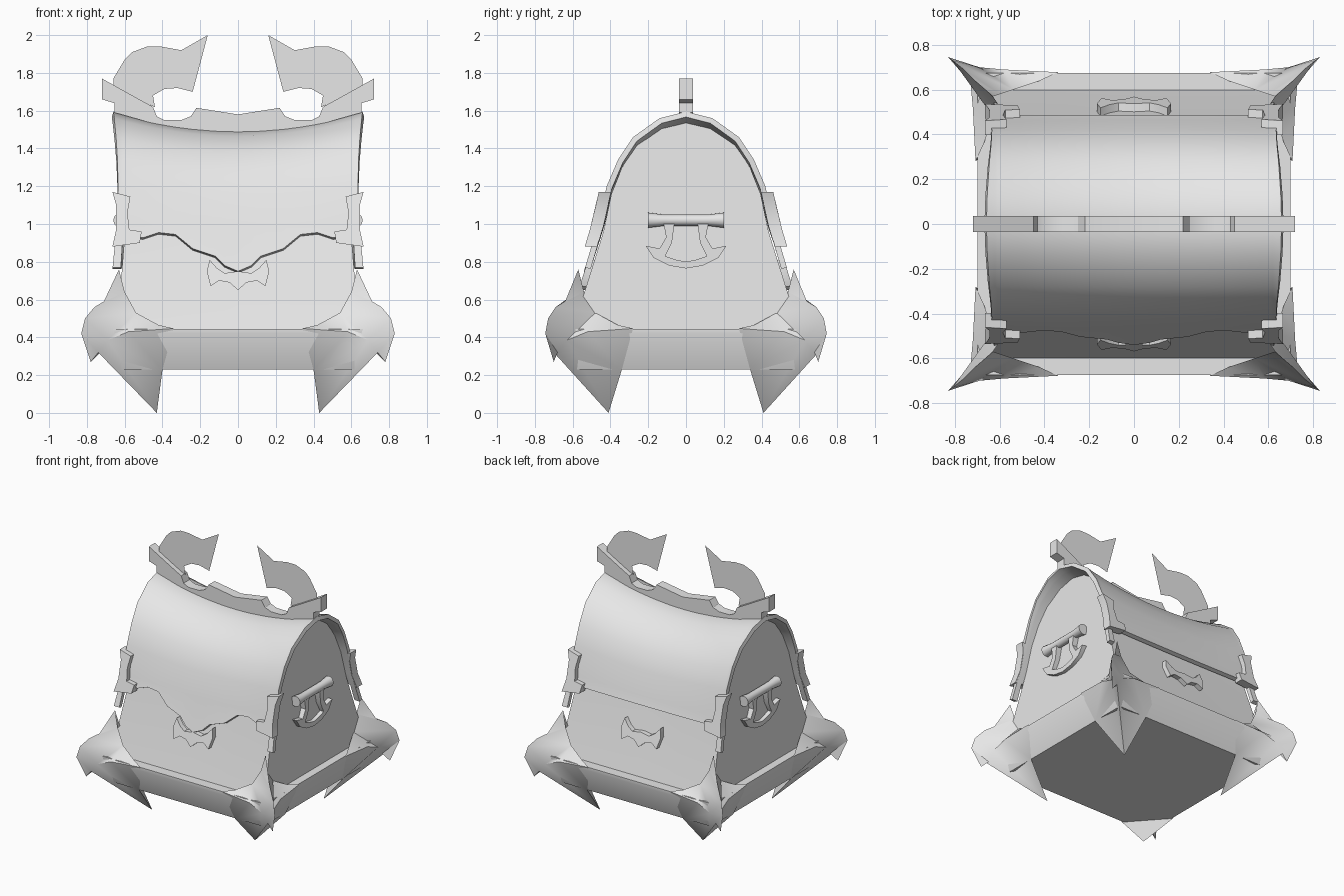
import bpy, bmesh, math

cube = bpy.data.objects.get("Cube")
if cube:
    bpy.data.objects.remove(cube, do_unlink=True)

grey = bpy.data.materials.new("plain_grey")
grey.use_nodes = True
grey.diffuse_color = (0.8, 0.8, 0.8, 1)
grey.node_tree.nodes["Principled BSDF"].inputs["Base Color"].default_value = (0.8, 0.8, 0.8, 1)


def finish(ob, angle):
    ob.data.shade_smooth()
    ob.data.set_sharp_from_angle(angle=math.radians(angle))


def build(name, verts, faces, angle=30, recalc=True):
    mesh = bpy.data.meshes.new(name)
    mesh.from_pydata(verts, [], faces)
    if recalc:
        bm = bmesh.new()
        bm.from_mesh(mesh)
        bmesh.ops.recalc_face_normals(bm, faces=bm.faces)
        bm.to_mesh(mesh)
        bm.free()
    mesh.materials.append(grey)
    ob = bpy.data.objects.new(name, mesh)
    bpy.context.collection.objects.link(ob)
    finish(ob, angle)
    return ob


def prism(name, outline, near, far):
    """Extrude a 2D outline; near and far turn an outline point into 3D."""
    n = len(outline)
    verts = [near(*p) for p in outline] + [far(*p) for p in outline]
    faces = [tuple(range(n)), tuple(range(2 * n - 1, n - 1, -1))]
    faces += [(i, (i + 1) % n, (i + 1) % n + n, i + n) for i in range(n)]
    return build(name, verts, faces)


def grid(rows):
    """Vertices and outward faces of a sheet made from equal rows."""
    m = len(rows[0])
    faces = [(i * m + j, i * m + j + 1, (i + 1) * m + j + 1, (i + 1) * m + j)
             for i in range(len(rows) - 1) for j in range(m - 1)]
    return [p for r in rows for p in r], faces


def mirrored(half):
    """Complete a symmetric outline whose ends lie on the centre line."""
    return half + [(-a, b) for a, b in reversed(half) if a > 0]


def lerp_table(table, v):
    for (a, fa), (b, fb) in zip(table, table[1:]):
        if a <= v <= b:
            return fa + (fb - fa) * (v - a) / (b - a)
    return table[0][1] if v < table[0][0] else table[-1][1]


# Arch shape shared by lid and body, as (y, z)
ARCH = [(0, 1.595), (.14, 1.56), (.28, 1.46), (.36, 1.34), (.42, 1.2), (.465, 1.0), (.54, .75)]


def lid_y(z):
    return lerp_table([(c, y) for y, c in reversed(ARCH)], z)


def body_y(z):
    return lerp_table([(.44, .6), (.96, .437)], z)


def sag(t, z):
    return z - .1 * (1 - t * t) * max(0, (z - .9) / .7)


# Base slab with undercut sides
levels = [(.64, .6, .445), (.7, .675, .445), (.7, .675, .42), (.63, .6, .23)]
verts = [(sx * x, sy * y, z) for x, y, z in levels
         for sx, sy in ((-1, -1), (1, -1), (1, 1), (-1, 1))]
faces = [(4 * k + i, 4 * k + (i + 1) % 4, 4 * k + 4 + (i + 1) % 4, 4 * k + 4 + i)
         for k in range(3) for i in range(4)]
build("base", verts, faces + [(0, 1, 2, 3), (12, 13, 14, 15)])

# Body with tapering arched ends
half = [(y * .94, z - .04) for y, z in ARCH[:-1]] + [(.6, .44)]
section = half[::-1] + [(-y, z) for y, z in half[1:]]
rows = [[(t * (.64 - .08 * (z - .44)), y, sag(t, z)) for y, z in section]
        for t in (-1, -.5, 0, .5, 1)]
verts, faces = grid(rows)
m = len(section)
build("body", verts, faces + [tuple(range(m)), tuple(range(4 * m, 5 * m))], 40)

# Lid with a scalloped front edge and longer end rims
EDGE = [(0, .75), (.07, .78), (.12, .83), (.24, .87), (.33, .95), (.42, .96),
        (.5, .93), (.61, .93), (.62, .77), (.66, .77)]
stations = [(-x, z) for x, z in reversed(EDGE[1:])] + EDGE
rows = []
for x, front_z in stations:
    back_z = .77 if abs(x) > .615 else .93
    back = [(lid_y(back_z), back_z)] + ARCH[5:0:-1]
    front = [(-y, z) for y, z in ARCH[:6]] + [(-lid_y(front_z), front_z)]
    row = []
    for y, z in back + front:
        px = x
        if abs(x) > .65:
            px = math.copysign(.635 + .025 * ((z - 1.2) / .4) ** 2, x)
        row.append((px, y, sag(x / .66, z)))
    rows.append(row)
lid = build("lid", *grid(rows), 40, recalc=False)
shell = lid.modifiers.new("thickness", "SOLIDIFY")
shell.thickness = .03
shell.offset = -1
bpy.context.view_layer.objects.active = lid
bpy.ops.object.modifier_apply(modifier=shell.name)
finish(lid, 40)

# Ridge crest
crest = mirrored([(0, 1.58), (.22, 1.615), (.25, 1.57), (.3, 1.55), (.39, 1.55), (.43, 1.57),
                  (.45, 1.62), (.55, 1.675), (.72, 1.77), (.72, 1.66), (.655, 1.64),
                  (.655, 1.59), (.3, 1.49), (0, 1.47)])
prism("ridge_crest", crest, lambda x, z: (x, -.036, z), lambda x, z: (x, .036, z))

# Flat curled horns on the crest
HORN = [(.66, 1.73), (.66, 1.77), (.6, 1.87), (.56, 1.91), (.48, 1.94), (.41, 1.94),
        (.3, 1.92), (.16, 2), (.24, 1.7), (.32, 1.72), (.39, 1.715), (.45, 1.68),
        (.44, 1.62), (.55, 1.66)]
for side, sx in (("left", 1), ("right", -1)):
    build("horn_" + side, [(sx * x, 0, z) for x, z in HORN], [tuple(range(len(HORN)))])

# Lid corner brackets and latch plates, front and back
BRACKET = [(.665, 1.17), (.57, 1.145), (.585, 1.06), (.575, .97), (.51, .96),
           (.52, .9), (.665, .88), (.645, .97), (.645, 1.1)]
LATCH = mirrored([(0, .75), (.07, .74), (.11, .765), (.15, .81), (.165, .75),
                  (.145, .67), (.1, .7), (.045, .69), (0, .65)])
for end, sy in (("front", -1), ("back", 1)):
    for side, sx in (("left", 1), ("right", -1)):
        prism(f"bracket_{end}_{side}", BRACKET,
              lambda x, z: (sx * x, sy * (lid_y(z) - .03), z),
              lambda x, z: (sx * x, sy * (lid_y(z) + .035), z))
    prism("latch_" + end, LATCH,
          lambda x, z: (x, sy * (body_y(z) - .01), z),
          lambda x, z: (x, sy * (body_y(z) + .035), z))

# Side handles: flared bar with a curved pull hanging below
PULL = mirrored([(0, .765), (.09, .78), (.17, .82), (.215, .885), (.14, .87), (.105, .93),
                 (.12, 1.01), (.06, 1.01), (.075, .9), (.11, .83), (.05, .81), (0, .8)])
for side, sx in (("left", 1), ("right", -1)):
    prism("handle_pull_" + side, PULL,
          lambda y, z: (sx * .585, y, z), lambda y, z: (sx * .64, y, z))
    n = 12
    rings = [(-.2, .04), (-.12, .03), (.12, .03), (.2, .04)]
    rows = [[(sx * .62 + r * math.cos(2 * math.pi * k / n), y,
              1.02 + r * math.sin(2 * math.pi * k / n)) for k in range(n)] for y, r in rings]
    verts = [p for r in rows for p in r]
    faces = [(i * n + k, i * n + (k + 1) % n, (i + 1) * n + (k + 1) % n, (i + 1) * n + k)
             for i in range(3) for k in range(n)]
    build("handle_bar_" + side, verts,
          faces + [tuple(range(n)), tuple(range(3 * n, 4 * n))], 40)

# Clawed corner feet: a diagonal ridge with a wing along each wall
RIDGE = [(.63, .57, .76), (.71, .64, .59), (.76, .69, .56), (.81, .73, .5),
         (.83, .745, .42), (.78, .7, .27)]
WING = {"e1": (.6, .58, .64), "e2": (.54, .6, .53), "e3": (.42, .64, .465),
        "e4": (.34, .678, .447), "g1": (.58, .69, .43), "g2": (.69, .7, .385),
        "g3": (.74, .7, .32), "b": (.4, .605, .228)}
PANELS = ["r0 r1 e1", "e1 r1 r2 e2", "e2 r2 r3 g2", "e2 g2 g1 e3", "e3 g1 e4", "r3 r4 g2",
          "r4 g3 g2", "r4 r5 g3", "e4 g1 b", "g1 g2 b", "b g2 t", "g2 g3 t"]
points = {f"r{i}": p for i, p in enumerate(RIDGE)}
points["t"] = (.43, .41, 0)
for key, (x, y, z) in WING.items():
    points[key] = (x, y, z)
    points[key + "s"] = (y + .03, x - .06, z)
names = list(points)
panels = [p.split() for p in PANELS]
panels += [[k + "s" if k in WING else k for k in p] for p in panels]
panels += [["g3", "r5", "g3s"], ["g3", "t", "g3s"], ["b", "t", "bs"]]
faces = [tuple(names.index(k) for k in p) for p in panels]
for end, sy in (("front", -1), ("back", 1)):
    for side, sx in (("left", 1), ("right", -1)):
        build(f"corner_foot_{end}_{side}",
              [(sx * x, sy * y, z) for x, y, z in points.values()], faces, 40)
